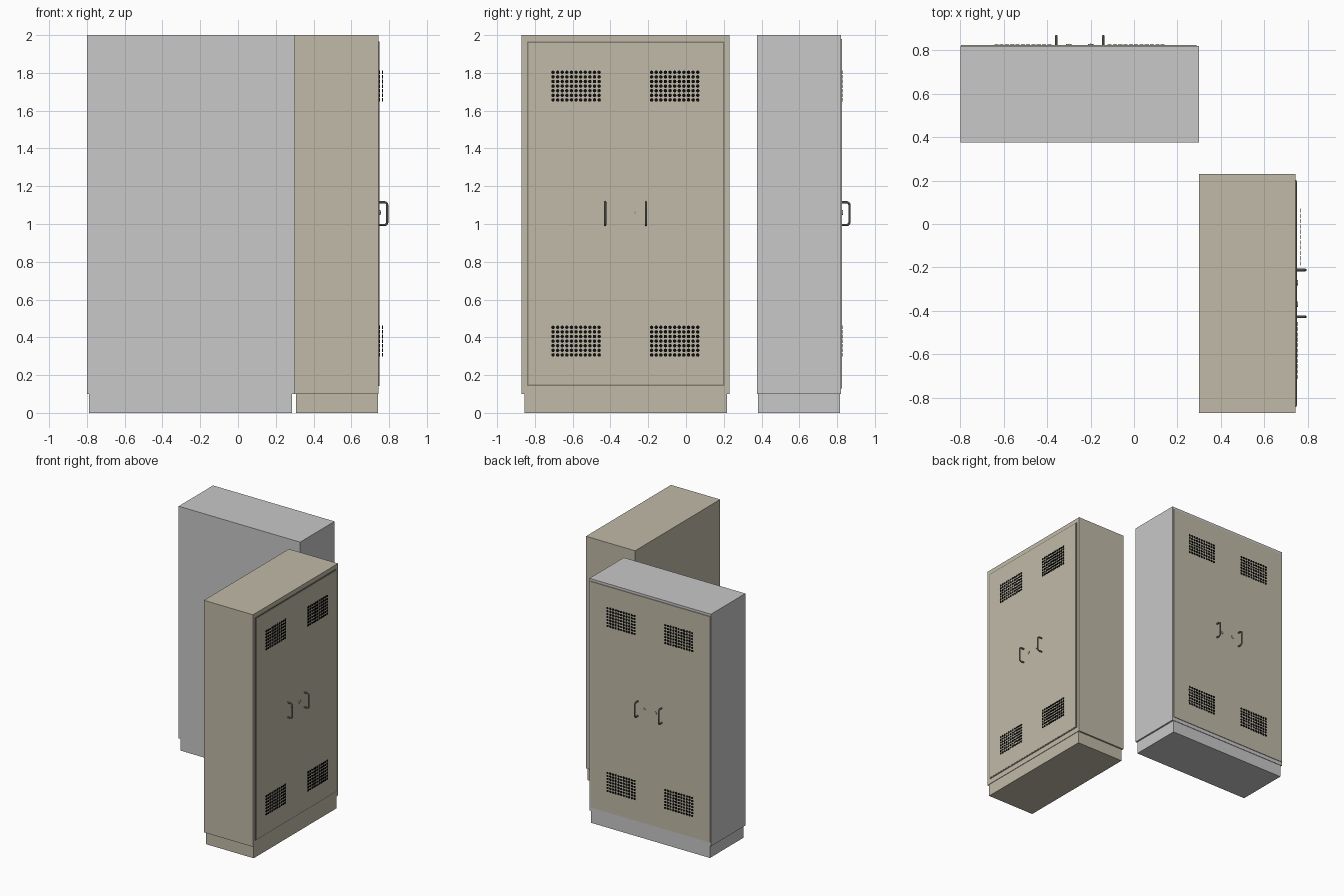
import bpy, bmesh, math
from mathutils import Matrix, Vector

cube = bpy.data.objects.get("Cube")
if cube:
    bpy.data.objects.remove(cube, do_unlink=True)


def material(name, r, g, b):
    m = bpy.data.materials.new(name)
    m.use_nodes = True
    m.diffuse_color = (r, g, b, 1)
    m.node_tree.nodes["Principled BSDF"].inputs["Base Color"].default_value = (r, g, b, 1)
    return m


GREY = material("light grey paint", 0.58, 0.58, 0.58)
BEIGE = material("beige paint", 0.53, 0.49, 0.39)
METAL = material("dark beige metal", 0.22, 0.21, 0.165)
BLACK = material("vent black", 0.004, 0.004, 0.004)


def add_mesh(name, bm, mat):
    bmesh.ops.recalc_face_normals(bm, faces=bm.faces)
    me = bpy.data.meshes.new(name)
    bm.to_mesh(me)
    bm.free()
    me.materials.append(mat)
    ob = bpy.data.objects.new(name, me)
    bpy.context.collection.objects.link(ob)
    return ob


def box(name, frame, lo, hi, mat):
    """Box between two corners given as (along door, outward, up)."""
    a, b = Vector(lo), Vector(hi)
    bm = bmesh.new()
    bmesh.ops.create_cube(bm, size=1, matrix=frame @ Matrix.Translation((a + b) / 2)
                          @ Matrix.Diagonal((*(b - a), 1)))
    return add_mesh(name, bm, mat)


def disc(bm, frame, pos, radius, depth, sides):
    """Short cylinder whose axis points out of the door."""
    bmesh.ops.create_cone(bm, cap_ends=True, segments=sides, radius1=radius, radius2=radius,
                          depth=depth, matrix=frame @ Matrix.Translation(pos)
                          @ Matrix.Rotation(math.pi / 2, 4, 'X'))


def vent(name, frame, u, d, z, cols=11, rows=7, pitch=0.0244):
    """Grid of small round perforations centred on (u, z)."""
    bm = bmesh.new()
    for i in range(cols):
        for j in range(rows):
            pos = (u + (i - (cols - 1) / 2) * pitch, d, z + (j - (rows - 1) / 2) * pitch)
            disc(bm, frame, pos, 0.0095, 0.003, 8)
    add_mesh(name, bm, BLACK)


def handle(name, frame, u, d, z, half=0.06, reach=0.04, bend=0.014):
    """Bent rod pull handle with rounded corners."""
    path = [(0, -half)]
    for side in (-1, 1):
        arc = []
        for k in range(5):
            t = k / 4 * math.pi / 2
            arc.append((reach - bend + bend * math.sin(t),
                        side * (half - bend + bend * math.cos(t))))
        path += arc if side < 0 else arc[::-1]
    path.append((0, half))
    cu = bpy.data.curves.new(name, 'CURVE')
    cu.dimensions = '3D'
    cu.bevel_depth = 0.006
    cu.bevel_resolution = 2
    cu.use_fill_caps = True
    sp = cu.splines.new('POLY')
    sp.points.add(len(path) - 1)
    for p, (out, up) in zip(sp.points, path):
        p.co = (*(frame @ Vector((u, d + out, z + up))), 1)
    cu.materials.append(METAL)
    ob = bpy.data.objects.new(name, cu)
    bpy.context.collection.objects.link(ob)
    bpy.ops.object.select_all(action='DESELECT')
    ob.select_set(True)
    bpy.context.view_layer.objects.active = ob
    bpy.ops.object.convert(target='MESH')
    bpy.ops.object.shade_smooth_by_angle()


def cabinet(name, frame, paint, door_lo, door_hi, right_vent_gap, plinth):
    w, deep, front = 1.1, 0.445, 0.005
    # Carcass and recessed plinth
    box(name + "_body", frame, (0, -deep, 0.1), (w, 0, 2), paint)
    box(name + "_plinth", frame, (plinth[0], -deep + 0.007, 0), (plinth[1], -0.004, 0.1), paint)
    # Door panel
    box(name + "_door", frame, (door_lo[0], -0.002, door_lo[1]),
        (door_hi[0], front, door_hi[1]), BEIGE)
    # Ventilation perforations, upper and lower pairs
    for level, z in (("lower", 0.38), ("upper", 1.73)):
        vent(f"{name}_{level}_vent_a", frame, 0.288, front + 0.001, z)
        vent(f"{name}_{level}_vent_b", frame, 0.81, front + 0.001 + right_vent_gap, z)
    # Pull handles and locks
    for tag, side in (("a", -1), ("b", 1)):
        handle(f"{name}_handle_{tag}", frame, 0.55 + side * 0.108, front, 1.055)
        bm = bmesh.new()
        disc(bm, frame, (0.55 + side * 0.05, front + 0.002, 1.06), 0.013, 0.006, 16)
        add_mesh(f"{name}_lock_{tag}", bm, BEIGE)
    # Keyhole
    box(name + "_keyhole", frame, (0.597, front + 0.004, 1.055),
        (0.603, front + 0.006, 1.065), METAL)


# Frames map (along door, outward, up) to world space
grey_frame = Matrix.Translation((-0.8, 0.82, 0))
beige_frame = Matrix(((0, 1, 0, 0.745), (1, 0, 0, -0.87), (0, 0, 1, 0), (0, 0, 0, 1)))

cabinet("grey_cabinet", grey_frame, GREY, (0.004, 0.13), (1.088, 1.98), 0, (0.012, 1.087))
cabinet("beige_cabinet", beige_frame, BEIGE, (0.035, 0.15), (1.065, 1.957), 0.014, (0.015, 1.087))

# Dark seal around the inset door of the beige cabinet
box("beige_cabinet_door_seal", beige_frame, (0.027, -0.002, 0.142), (1.073, 0.003, 1.965), METAL)
